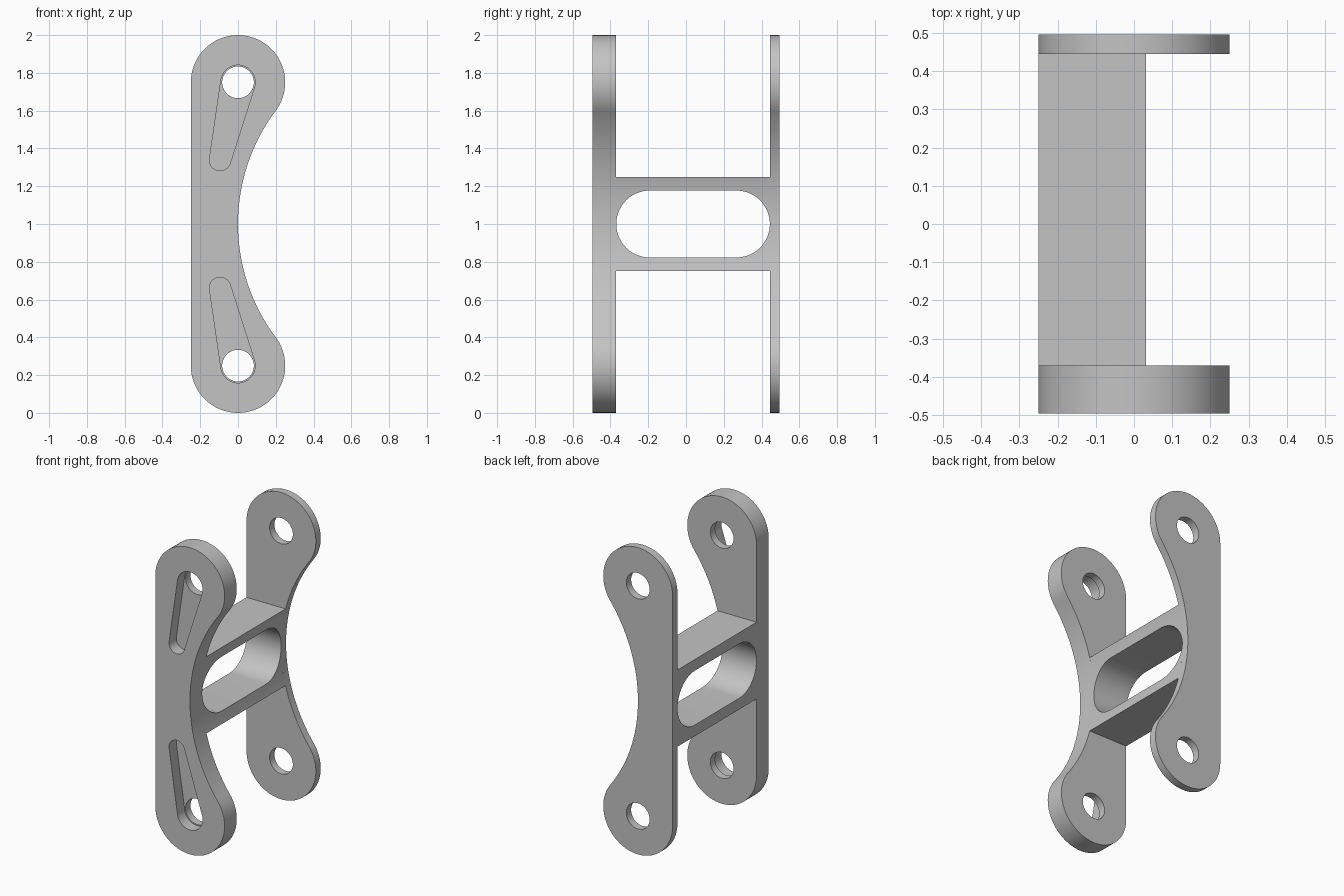
import bpy, bmesh, math
from mathutils import Vector

cube = bpy.data.objects.get("Cube")
if cube:
    bpy.data.objects.remove(cube, do_unlink=True)

grey = bpy.data.materials.new("plain grey")
grey.use_nodes = True
grey.diffuse_color = (0.55, 0.55, 0.55, 1)
grey.node_tree.nodes["Principled BSDF"].inputs["Base Color"].default_value = grey.diffuse_color

FRONT, FRONT_IN, BACK_IN, BACK = -0.495, -0.37, 0.445, 0.495
END_R, HOLE_R, MID = 0.25, 0.084, 1.0
LOW, HIGH = 0.25, 1.75


def arc(cx, cz, r, a0, a1, n=48):
    """Points on an arc, angles in radians."""
    steps = [a0 + (a1 - a0) * i / n for i in range(n + 1)]
    return [(cx + r * math.cos(a), cz + r * math.sin(a)) for a in steps]


def prism(name, points, start, end, axis="y"):
    """Extrude a closed profile along y (profile in x, z) or x (profile in y, z)."""
    def place(u, v):
        return Vector((u, start, v)) if axis == "y" else Vector((start, u, v))
    bm = bmesh.new()
    face = bm.faces.new([bm.verts.new(place(u, v)) for u, v in points])
    cap = bmesh.ops.extrude_face_region(bm, geom=[face])["geom"]
    move = Vector((0, end - start, 0)) if axis == "y" else Vector((end - start, 0, 0))
    bmesh.ops.translate(bm, vec=move, verts=[g for g in cap if isinstance(g, bmesh.types.BMVert)])
    bmesh.ops.remove_doubles(bm, verts=bm.verts, dist=1e-5)
    bmesh.ops.recalc_face_normals(bm, faces=bm.faces)
    mesh = bpy.data.meshes.new(name)
    bm.to_mesh(mesh)
    bm.free()
    mesh.materials.append(grey)
    obj = bpy.data.objects.new(name, mesh)
    bpy.context.collection.objects.link(obj)
    return obj


def finish(obj, cutters):
    """Cut the part, then shade it smooth with sharp edges."""
    bpy.ops.object.select_all(action="DESELECT")
    bpy.context.view_layer.objects.active = obj
    obj.select_set(True)
    for cutter in cutters:
        mod = obj.modifiers.new("cut", "BOOLEAN")
        mod.operation, mod.solver, mod.object = "DIFFERENCE", "EXACT", cutter
        bpy.ops.object.modifier_apply(modifier=mod.name)
        bpy.data.objects.remove(cutter, do_unlink=True)
    bpy.ops.object.shade_smooth_by_angle(angle=math.radians(30))


def hole(z):
    return prism("hole_cutter", arc(0, z, HOLE_R, 0, math.tau)[:-1], -1, 1)


def pocket(flip):
    """Tapered pocket: tangent outline around a large and a small circle."""
    big, small, dx, dz = 0.091, 0.056, -0.095, -0.412
    t = math.atan2(dz, dx)
    a = math.acos((big - small) / math.hypot(dx, dz))
    pts = arc(0, HIGH, big, t + a, t - a + math.tau)
    pts += arc(dx, HIGH + dz, small, t - a, t + a, 24)
    if flip:
        pts = [(x, 2 * MID - z) for x, z in pts]
    return prism("pocket_cutter", pts, FRONT - 0.1, FRONT + 0.075)


# Plate outline: round ends joined by a tangent concave waist
k = math.atan2(0.6, 0.8)
outline = arc(0, HIGH, END_R, math.pi, -k)
outline += arc(1, MID, 1, math.pi - k, math.pi + k)[1:]
outline += arc(0, LOW, END_R, k, -math.pi)[1:]

# Thick front plate with tapered pockets, thin back plate
front_plate = prism("front_plate", outline, FRONT, FRONT_IN)
finish(front_plate, [pocket(False), pocket(True), hole(LOW), hole(HIGH)])
back_plate = prism("back_plate", outline, BACK_IN, BACK)
finish(back_plate, [hole(LOW), hole(HIGH)])

# Connecting web with a stadium window through it
w = math.asin(0.25)
section = [(-END_R, MID - 0.25), (-END_R, MID + 0.25)]
section += arc(1, MID, 1, math.pi - w, math.pi + w, 24)
web = prism("connecting_web", section, FRONT_IN, BACK_IN)
r = 0.177
y0, y1 = FRONT_IN + r + 0.001, BACK_IN - r - 0.001
stadium = arc(y0, MID, r, math.pi / 2, 1.5 * math.pi) + arc(y1, MID, r, -math.pi / 2, math.pi / 2)
finish(web, [prism("window_cutter", stadium, -1, 1, "x")])
